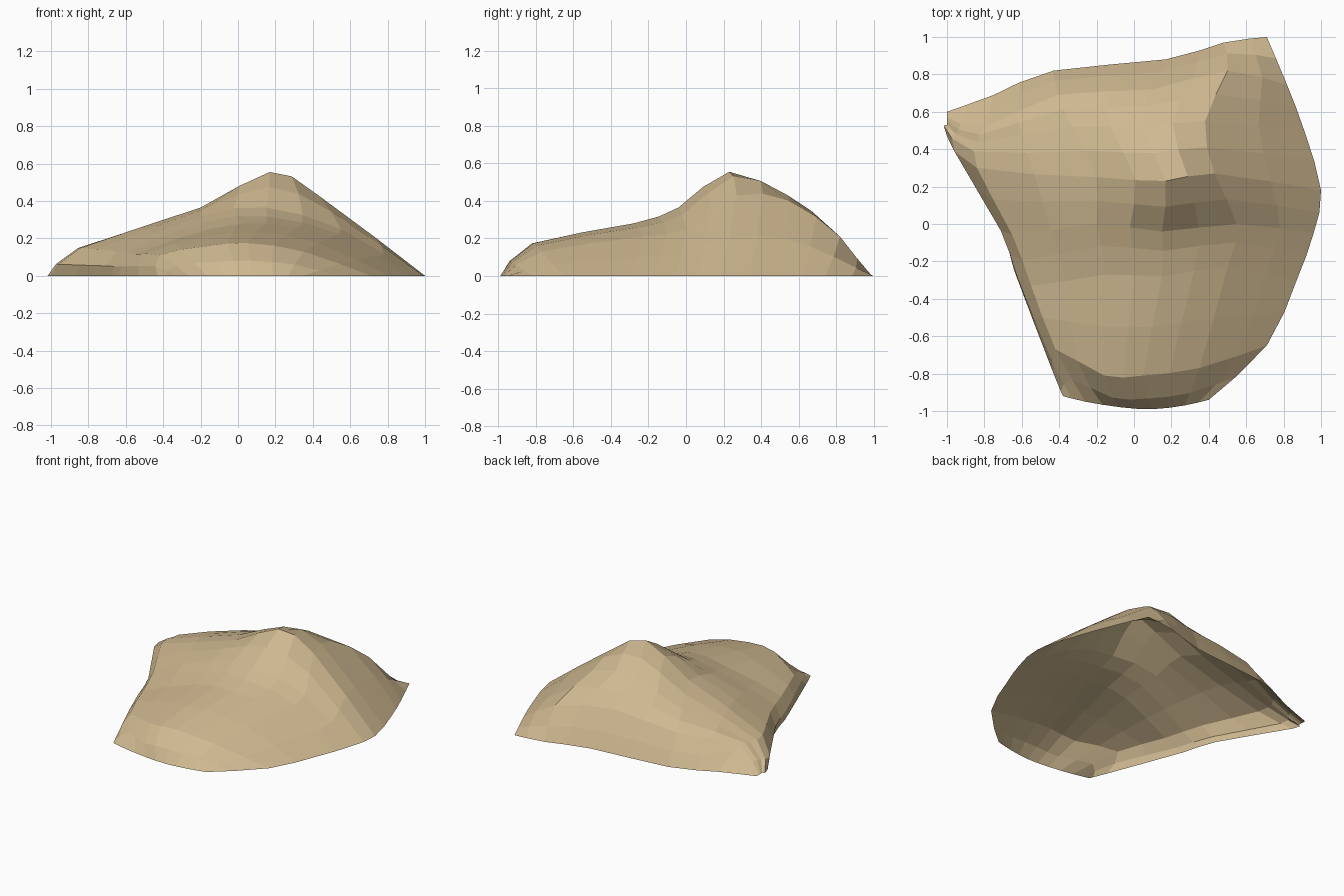
import bpy
from mathutils import Vector

if "Cube" in bpy.data.objects:
    bpy.data.objects.remove(bpy.data.objects["Cube"])

# Guide curves of the mound, front to back, each running left to right
front_rim = [(-.38, -.92, 0), (-.26, -.95, 0), (-.07, -.98, 0), (.1, -.99, 0), (.27, -.97, 0), (.4, -.94, 0)]
front_shoulder = [(-.43, -.8, 0), (-.42, -.67, .11), (-.16, -.81, .16), (.05, -.81, .175), (.35, -.77, .13), (.71, -.65, 0)]
lower_slope = [(-.64, -.25, 0), (-.55, -.33, .115), (-.15, -.27, .25), (.15, -.28, .28), (.5, -.23, .21), (.87, -.3, 0)]
upper_slope = [(-.72, 0, 0), (-.65, -.06, .13), (-.2, 0, .32), (.15, -.04, .365), (.55, 0, .25), (.96, -.05, 0)]
crest = [(-1, .47, 0), (-.84, .3, .15), (-.2, .25, .365), (.17, .23, .555), (.43, .27, .43), (1, .18, 0)]
back_slope = [(-1, .53, 0), (-.84, .44, .145), (-.33, .52, .29), (.05, .52, .4), (.38, .55, .4), (.91, .5, 0)]
back_shoulder = [(-1, .57, 0), (-.8, .52, .14), (-.41, .69, .2), (.1, .72, .25), (.5, .82, .21), (.82, .74, 0)]
back_rim = [(-1, .6, 0), (-.75, .69, 0), (-.43, .82, 0), (.17, .88, 0), (.48, .97, 0), (.71, 1, 0)]


def refine(points):
    """Insert one smoothly curved midpoint between neighbours."""
    out = [points[0]]
    for i in range(len(points) - 1):
        a, b = points[i], points[i + 1]
        before, after = points[max(i - 1, 0)], points[min(i + 2, len(points) - 1)]
        mid = ((a + b) * 9 - before - after) / 16
        mid.z = max(mid.z, 0)
        out += [mid, b]
    return out


# Loft the curves into an open, faceted shell
curves = [front_rim, front_shoulder, lower_slope, upper_slope, crest, back_slope, back_shoulder, back_rim]
rows = [refine([Vector(p) for p in c]) for c in curves]
columns = [refine(list(col)) for col in zip(*rows)]
nu, nv = len(columns), len(columns[0])
verts = [p for col in columns for p in col]
faces = [(u * nv + v, (u + 1) * nv + v, (u + 1) * nv + v + 1, u * nv + v + 1)
         for u in range(nu - 1) for v in range(nv - 1)]

mesh = bpy.data.meshes.new("rock_mound")
mesh.from_pydata(verts, [], faces)
mound = bpy.data.objects.new("rock_mound", mesh)
bpy.context.collection.objects.link(mound)

# Sandstone colour
sand = bpy.data.materials.new("sandstone")
sand.diffuse_color = (.62, .48, .28, 1)
sand.use_nodes = True
sand.node_tree.nodes["Principled BSDF"].inputs["Base Color"].default_value = sand.diffuse_color
mesh.materials.append(sand)
